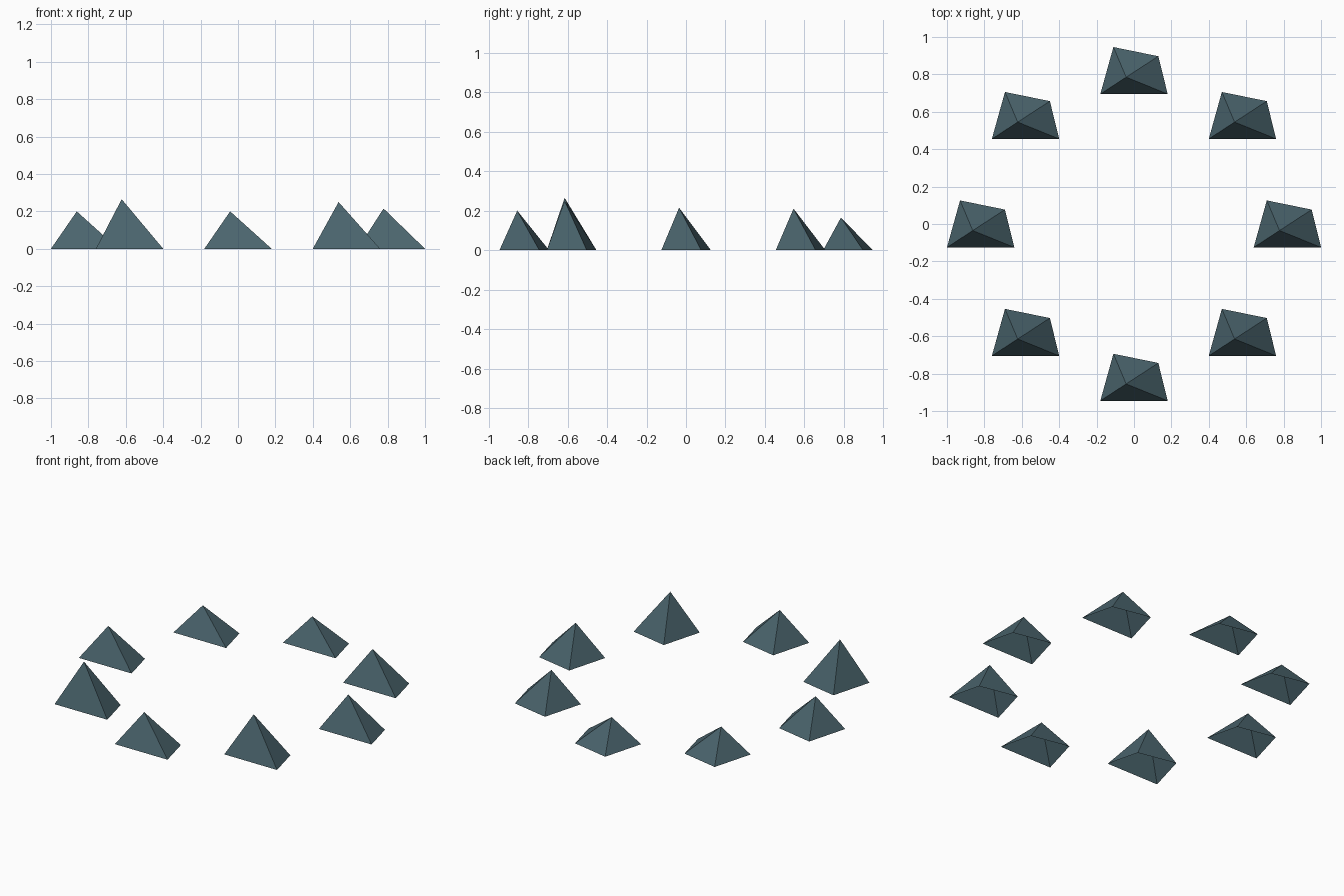
import bpy
from math import cos, sin, radians

if "Cube" in bpy.data.objects:
    bpy.data.objects.remove(bpy.data.objects["Cube"])

mat = bpy.data.materials.new("slate_teal")
mat.diffuse_color = (0.07, 0.13, 0.155, 1)
mat.use_nodes = True
mat.node_tree.nodes["Principled BSDF"].inputs["Base Color"].default_value = mat.diffuse_color

RING = 0.82                                   # ring radius
BASE = [(-0.18, -0.125), (0.18, -0.125), (0.13, 0.077), (-0.11, 0.126)]
APEX = (-0.042, -0.035)
# peak heights, counter-clockwise starting at +x
HEIGHTS = [0.215, 0.21, 0.165, 0.17, 0.20, 0.265, 0.20, 0.25]


def rock(name, x, y, height):
    """Lopsided four-sided peak, open underneath."""
    verts = [(px, py, 0) for px, py in BASE] + [(*APEX, height)]
    faces = [(i, (i + 1) % 4, 4) for i in range(4)]
    mesh = bpy.data.meshes.new(name)
    mesh.from_pydata(verts, [], faces)
    mesh.materials.append(mat)
    obj = bpy.data.objects.new(name, mesh)
    obj.location = (x, y, 0)
    bpy.context.collection.objects.link(obj)


# Ring of eight rocks, all facing the same way
for i, h in enumerate(HEIGHTS):
    a = radians(45 * i)
    rock(f"rock_{i + 1}", RING * cos(a), RING * sin(a), h)
